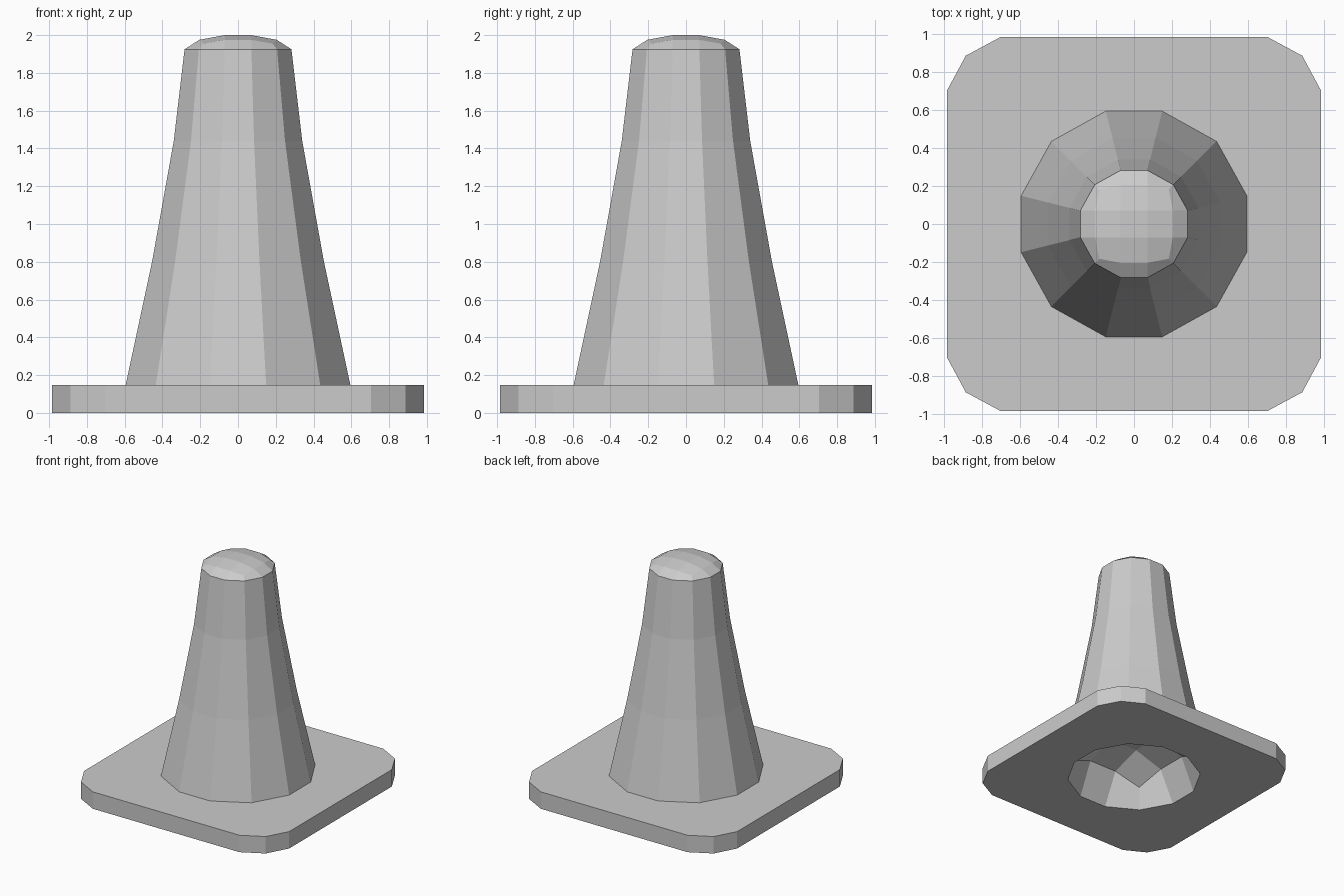
import bpy, bmesh

if "Cube" in bpy.data.objects:
    bpy.data.objects.remove(bpy.data.objects["Cube"])


def ring(bm, a, b, c, z, zc=None):
    """12-point loop: long reach a, half flat width b, corner at (c, c)."""
    zc = z if zc is None else zc
    pts, x, y = [], (a, c, b), (b, c, a)
    quarter = list(zip(x, y, (z, zc, z)))
    for turn in range(4):
        for px, py, pz in quarter:
            for _ in range(turn):
                px, py = -py, px
            pts.append(bm.verts.new((px, py, pz)))
    return pts


def round_ring(bm, a, z):
    return ring(bm, a, a * 0.25, a * 0.732, z)


def loft(bm, rings):
    for r, s in zip(rings, rings[1:]):
        for i in range(12):
            j = (i + 1) % 12
            bm.faces.new((r[i], r[j], s[j], s[i]))


def dome(bm, outer, h):
    """Close a 12-point loop with a 3 x 3 grid of faces."""
    k = outer[0].co.y
    q = [bm.verts.new((sx * k, sy * k, h))
         for sx, sy in ((1, 1), (-1, 1), (-1, -1), (1, -1))]
    bm.faces.new(q)
    for t in range(4):
        o = [outer[(3 * t + i) % 12] for i in range(4)]
        n = q[(t + 1) % 4]
        bm.faces.new((o[0], o[1], o[2], q[t]))
        bm.faces.new((o[2], o[3], n, q[t]))


def finish(bm, name, flip=False):
    bmesh.ops.recalc_face_normals(bm, faces=bm.faces)
    me = bpy.data.meshes.new(name)
    bm.to_mesh(me)
    bm.free()
    bpy.context.collection.objects.link(bpy.data.objects.new(name, me))


# Base plate with domed recess underneath
bm = bmesh.new()
recess = ring(bm, 0.40, 0.135, 0.345, 0.28, 0.18)
loft(bm, [recess,
          round_ring(bm, 0.53, 0),
          ring(bm, 0.985, 0.705, 0.887, 0),
          ring(bm, 0.985, 0.705, 0.887, 0.147),
          round_ring(bm, 0.595, 0.147)])
dome(bm, recess, 0.365)

# Tapered cone with shallow domed top, joined to the plate
foot = [v for v in bm.verts if v.is_boundary]
cap = ring(bm, 0.205, 0.07, 0.183, 1.975, 1.955)
rings = [round_ring(bm, a, z) for a, z in
         ((0.595, 0.147), (0.455, 0.80), (0.34, 1.44), (0.283, 1.925))]
loft(bm, rings + [cap])
dome(bm, cap, 2.0)
bmesh.ops.remove_doubles(bm, verts=bm.verts, dist=0.0005)
finish(bm, "traffic_cone")
